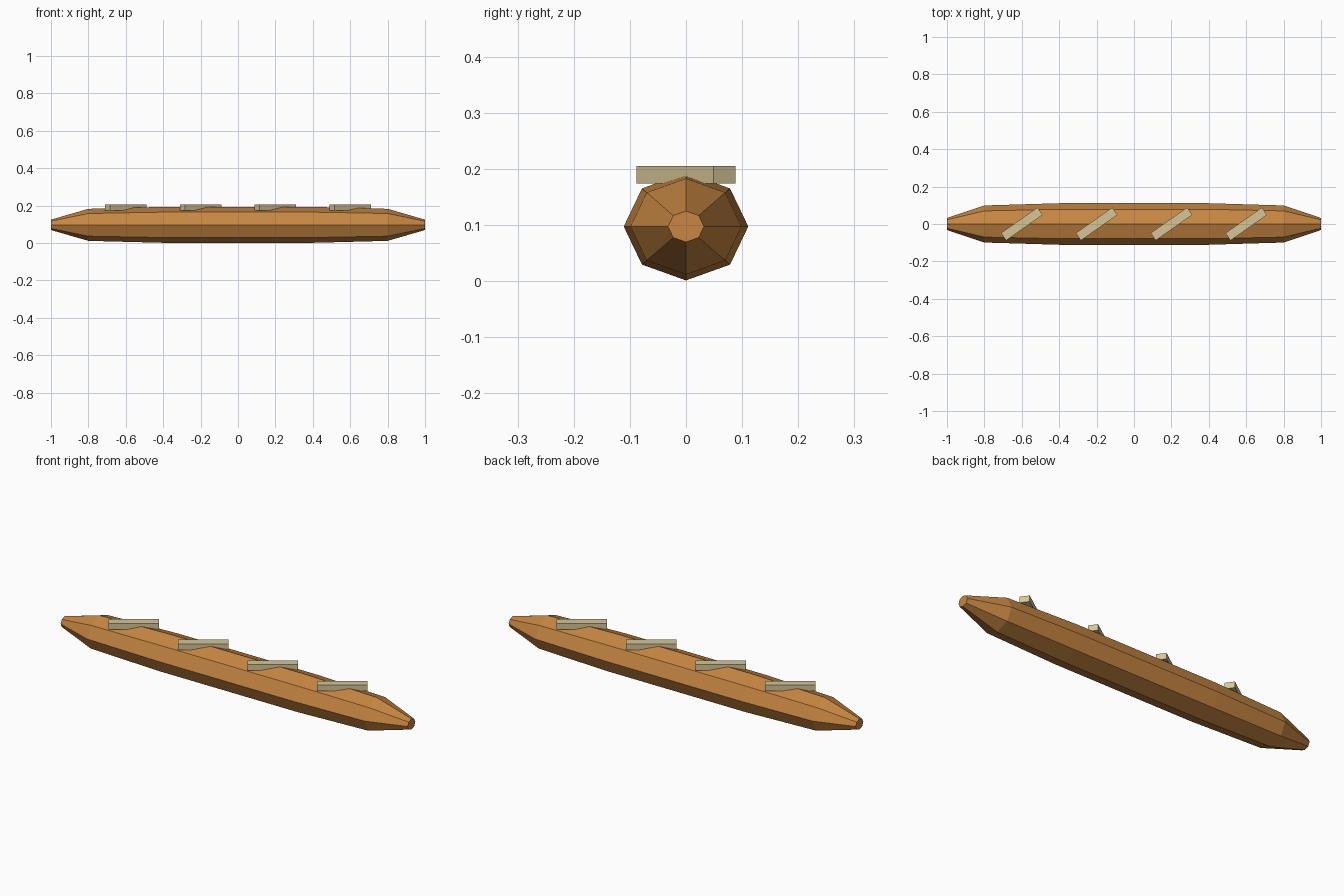
import bpy
import bmesh
import math
from mathutils import Matrix

if "Cube" in bpy.data.objects:
    bpy.data.objects.remove(bpy.data.objects["Cube"], do_unlink=True)


def make_material(name, colour):
    mat = bpy.data.materials.new(name)
    mat.use_nodes = True
    mat.diffuse_color = colour
    mat.node_tree.nodes["Principled BSDF"].inputs["Base Color"].default_value = colour
    return mat


def make_object(name, bm, mat):
    bmesh.ops.recalc_face_normals(bm, faces=bm.faces)
    mesh = bpy.data.meshes.new(name)
    bm.to_mesh(mesh)
    bm.free()
    mesh.materials.append(mat)
    obj = bpy.data.objects.new(name, mesh)
    bpy.context.collection.objects.link(obj)
    return obj


brown = make_material("warm brown", (0.57, 0.24, 0.055, 1))
cream = make_material("pale cream", (0.67, 0.56, 0.31, 1))

# Long tapered body: octagonal rings along x, slightly flattened in height
SIDES = 8
CENTRE_Z = 0.097
FLATTEN = 0.865
half_profile = [(0.4, 0.111), (0.8, 0.099), (1.0, 0.032)]
profile = [(-x, r) for x, r in reversed(half_profile)] + half_profile

bm = bmesh.new()
rings = []
for x, r in profile:
    angles = [math.tau * i / SIDES for i in range(SIDES)]
    rings.append([bm.verts.new((x, r * math.cos(a), CENTRE_Z + FLATTEN * r * math.sin(a)))
                  for a in angles])
for a, b in zip(rings, rings[1:]):
    for i in range(SIDES):
        j = (i + 1) % SIDES
        bm.faces.new((a[i], a[j], b[j], b[i]))
bm.faces.new(rings[0])
bm.faces.new(rings[-1])
make_object("body", bm, brown)

# Slanted strips laid across the top
for n in range(4):
    bm = bmesh.new()
    bmesh.ops.create_cube(bm, size=1, matrix=Matrix.Diagonal((0.238, 0.048, 0.031, 1)))
    strip = make_object(f"top_strip_{n + 1}", bm, cream)
    strip.location = (-0.6 + 0.4 * n, 0, 0.1895)
    strip.rotation_euler.z = math.radians(35)
